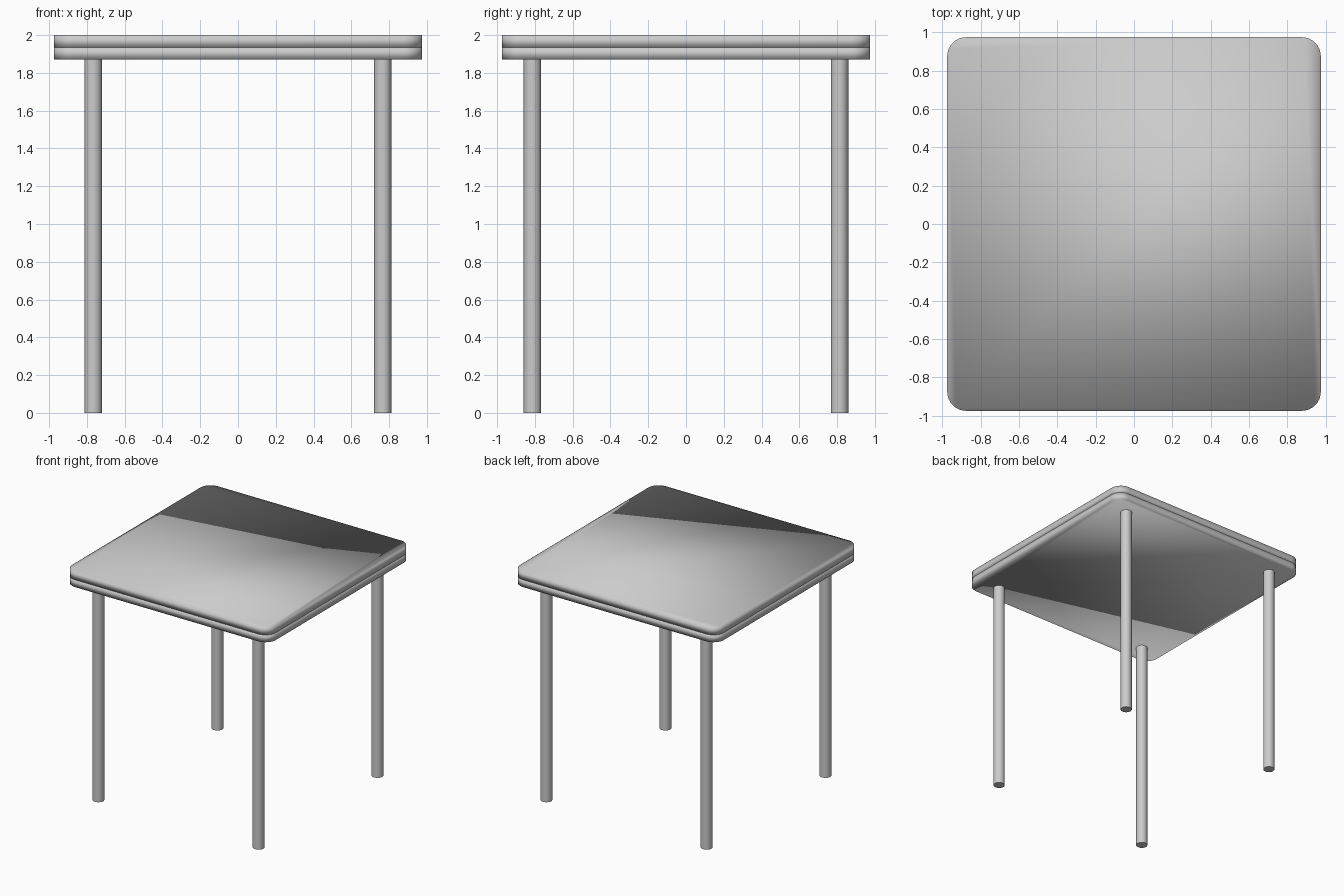
import bpy, math

if "Cube" in bpy.data.objects:
    bpy.data.objects.remove(bpy.data.objects["Cube"])

HALF, RADIUS, SEGS = 0.975, 0.1, 8

def rounded_square(half, r):
    pts = []
    for k, (sx, sy) in enumerate([(1, 1), (-1, 1), (-1, -1), (1, -1)]):
        for i in range(SEGS + 1):
            a = math.radians(90) * (k + i / SEGS)
            pts.append((sx * (half - r) + r * math.cos(a),
                        sy * (half - r) + r * math.sin(a)))
    return pts

def slab(name, z0, z1):
    pts = rounded_square(HALF, RADIUS)
    n = len(pts)
    verts = [(x, y, z) for z in (z0, z1) for x, y in pts]
    faces = [tuple(reversed(range(n))), tuple(range(n, 2 * n))]
    faces += [(i, (i + 1) % n, n + (i + 1) % n, n + i) for i in range(n)]
    mesh = bpy.data.meshes.new(name)
    mesh.from_pydata(verts, [], faces)
    mesh.shade_smooth()
    obj = bpy.data.objects.new(name, mesh)
    bpy.context.collection.objects.link(obj)

# Table top: two stacked, softly shaded boards
slab("tabletop_lower_board", 1.872, 1.935)
slab("tabletop_upper_board", 1.935, 2.0)

# Four round legs
for sy, depth in ((-1, "front"), (1, "back")):
    for sx, side in ((-1, "left"), (1, "right")):
        bpy.ops.mesh.primitive_cylinder_add(
            vertices=32, radius=0.046, depth=1.872,
            location=(sx * 0.766, sy * 0.813, 0.936))
        bpy.context.object.name = f"{depth}_{side}_leg"
        bpy.ops.object.shade_smooth_by_angle(angle=math.radians(40))
